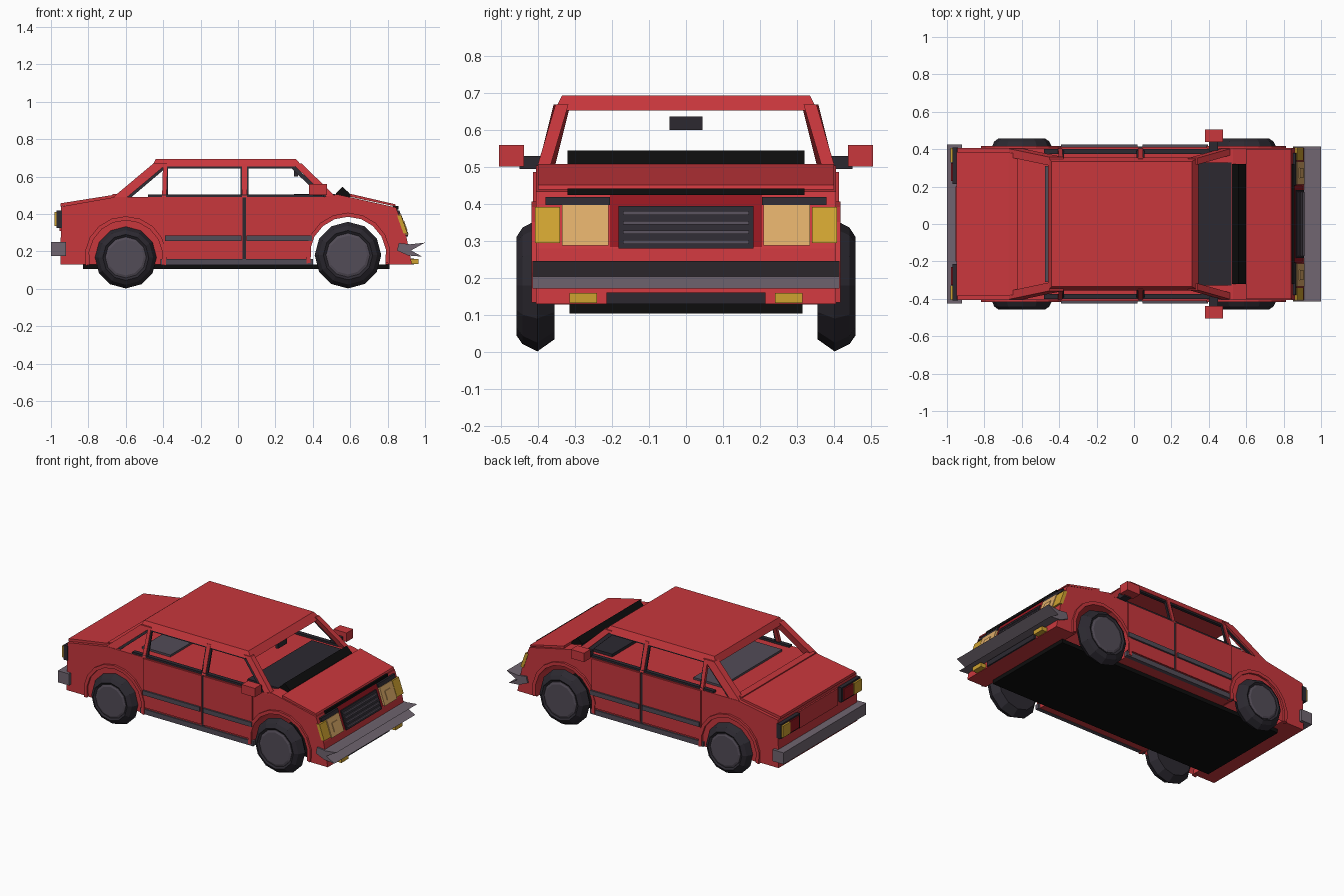
import bpy, bmesh
from math import sin, cos, pi
from mathutils import Vector


def material(name, rgb):
    m = bpy.data.materials.new(name)
    m.diffuse_color = (*rgb, 1)
    return m


RED = material("red_paint", (0.58, 0.038, 0.046))
DEEP = material("deep_red", (0.30, 0.008, 0.014))
GREY = material("trim_grey", (0.085, 0.072, 0.095))
BUMPER = material("bumper_grey", (0.16, 0.13, 0.16))
DARK = material("dark_rubber", (0.025, 0.022, 0.03))
BLACK = material("black", (0.004, 0.004, 0.004))
AMBER = material("amber", (0.62, 0.36, 0.03))
LAMP = material("lamp", (0.72, 0.41, 0.14))


def finish(name, bm, mat):
    bmesh.ops.recalc_face_normals(bm, faces=bm.faces)
    me = bpy.data.meshes.new(name)
    bm.to_mesh(me)
    bm.free()
    me.materials.append(mat)
    ob = bpy.data.objects.new(name, me)
    bpy.context.collection.objects.link(ob)
    return ob


def loft(name, rings, mat):
    """Skin closed rings of equal length, capping both ends."""
    bm = bmesh.new()
    vs = [[bm.verts.new(p) for p in r] for r in rings]
    n = len(vs[0])
    for a, b in zip(vs, vs[1:]):
        for i in range(n):
            j = (i + 1) % n
            bm.faces.new((a[i], a[j], b[j], b[i]))
    bm.faces.new(vs[0])
    bm.faces.new(vs[-1])
    return finish(name, bm, mat)


def prism(name, pts, y0, y1, mat):
    """Side profile (x, z) extruded across the car."""
    return loft(name, [[(x, y, z) for x, z in pts] for y in (y0, y1)], mat)


def box(name, x0, x1, y0, y1, z0, z1, mat):
    return prism(name, [(x0, z0), (x1, z0), (x1, z1), (x0, z1)], y0, y1, mat)


def beam(name, a, b, w, d, mat):
    """Post with a level w x d section leaning from a to b."""
    corners = [(-w, -d), (w, -d), (w, d), (-w, d)]
    return loft(name, [[Vector(p) + Vector((x / 2, y / 2, 0)) for x, y in corners]
                       for p in (a, b)], mat)


def arc(cx, cz, r, a0, a1, n=10):
    return [(cx + r * cos(a0 + (a1 - a0) * i / n), cz + r * sin(a0 + (a1 - a0) * i / n))
            for i in range(n + 1)]


# wheel arches: centre x, centre z, arch radius, tyre radius
WHEELS = {"rear": (-0.60, 0.168, 0.198, 0.166), "front": (0.588, 0.18, 0.205, 0.178)}


def arch(key, grow=0.0, back=False):
    cx, cz, r, _ = WHEELS[key]
    a = (-0.2, pi + 0.2)
    return arc(cx, cz, r + grow, *(a if back else a[::-1]))


# lower body with the arches cut through the profile
profile = [(-0.95, 0.13), (-0.79, 0.13)] + arch("rear") + [(-0.41, 0.13), (0.39, 0.13)]
profile += arch("front") + [(0.79, 0.13), (0.93, 0.13), (0.90, 0.28), (0.845, 0.435),
                            (0.53, 0.505), (0.45, 0.49), (-0.66, 0.49), (-0.945, 0.44)]
prism("lower_body", profile, -0.405, 0.405, RED)
box("floor_pan", -0.83, 0.81, -0.315, 0.315, 0.105, 0.131, BLACK)

# hood, cowl and trunk lid
prism("hood", [(0.60, 0.492), (0.845, 0.44), (0.84, 0.452), (0.60, 0.508)], -0.40, 0.40, RED)
box("hood_front_gap", 0.83, 0.857, -0.32, 0.32, 0.425, 0.442, BLACK)
prism("cowl_vent", [(0.52, 0.49), (0.605, 0.49), (0.595, 0.512), (0.558, 0.545), (0.525, 0.512)],
      -0.32, 0.32, BLACK)
prism("trunk_lid", [(-0.95, 0.44), (-0.66, 0.485), (-0.66, 0.503), (-0.95, 0.457)],
      -0.385, 0.385, RED)
box("dashboard", 0.30, 0.52, -0.33, 0.33, 0.485, 0.508, DARK)
box("parcel_shelf", -0.475, -0.27, -0.31, 0.31, 0.485, 0.503, GREY)

# roof with chamfered ends
loft("roof", [[(-0.46, -0.355, z), (0.345, -0.355, z), (0.345, 0.355, z), (-0.46, 0.355, z)]
              if z < 0.68 else
              [(-0.44, -0.335, z), (0.31, -0.335, z), (0.31, 0.335, z), (-0.44, 0.335, z)]
              for z in (0.653, 0.694)], RED)
box("cabin_mirror", 0.30, 0.32, -0.045, 0.045, 0.60, 0.637, DARK)
box("rear_window_base", -0.67, -0.62, -0.38, 0.38, 0.485, 0.508, RED)

# nose: recess, grille and slats
def nose_x(z):
    return 0.90 - (z - 0.28) * 0.355


def nose_panel(name, y0, y1, z0, z1, thick, mat):
    a, b = nose_x(z0), nose_x(z1)
    prism(name, [(a - 0.01, z0), (a + thick, z0), (b + thick, z1), (b - 0.01, z1)], y0, y1, mat)


nose_panel("nose_recess", -0.205, 0.205, 0.285, 0.425, 0.003, DEEP)
nose_panel("grille", -0.182, 0.182, 0.28, 0.395, 0.010, DARK)
for i in range(4):
    z = 0.293 + i * 0.026
    nose_panel("grille_slat", -0.17, 0.17, z, z + 0.01, 0.016, GREY)
box("lower_intake", 0.90, 0.94, -0.215, 0.215, 0.13, 0.162, DARK)

# bumpers
prism("front_bumper", [(0.85, 0.205), (0.86, 0.245), (0.92, 0.238), (1.0, 0.247), (0.925, 0.205),
                       (0.985, 0.172), (0.91, 0.178)], -0.415, 0.415, BUMPER)
box("rear_bumper", -1.0, -0.92, -0.425, 0.425, 0.175, 0.25, BUMPER)
box("rear_plate_panel", -0.955, -0.945, -0.20, 0.20, 0.31, 0.42, RED)


def side_box(name, x0, x1, y0, y1, z0, z1, mat, s):
    box(name, x0, x1, s * y0, s * y1, z0, z1, mat)


def side_nose(name, y0, y1, z0, z1, t, mat, s):
    nose_panel(name, s * y0, s * y1, z0, z1, t, mat)


for s in (-1, 1):
    # front lamps
    side_nose("headlight", 0.21, 0.335, 0.288, 0.398, 0.014, LAMP, s)
    side_nose("headlight_core", 0.245, 0.30, 0.312, 0.366, 0.018, LAMP, s)
    side_nose("turn_signal", 0.34, 0.408, 0.295, 0.392, 0.012, AMBER, s)
    side_nose("headlight_brow", 0.205, 0.38, 0.398, 0.42, 0.012, DARK, s)
    side_box("fog_lamp", 0.92, 0.965, 0.24, 0.315, 0.133, 0.16, AMBER, s)

    # tail lamps
    side_box("tail_lamp_frame", -0.97, -0.94, 0.215, 0.41, 0.325, 0.42, DARK, s)
    side_box("tail_lamp", -0.978, -0.96, 0.23, 0.325, 0.335, 0.41, DEEP, s)
    side_box("rear_signal", -0.982, -0.95, 0.33, 0.405, 0.335, 0.41, AMBER, s)

    # pillars
    beam("front_pillar", (0.50, s * 0.388, 0.49), (0.315, s * 0.335, 0.67), 0.05, 0.035, RED)
    beam("middle_pillar", (0.035, s * 0.395, 0.49), (0.035, s * 0.34, 0.67), 0.025, 0.02, RED)
    beam("door_pillar", (-0.395, s * 0.395, 0.49), (-0.39, s * 0.34, 0.67), 0.022, 0.02, RED)
    beam("rear_pillar", (-0.63, s * 0.38, 0.49), (-0.415, s * 0.335, 0.67), 0.075, 0.045, RED)
    beam("front_window_seal", (0.46, s * 0.388, 0.49), (0.29, s * 0.34, 0.655), 0.03, 0.012, DARK)
    beam("rear_window_seal", (-0.585, s * 0.385, 0.49), (-0.39, s * 0.34, 0.655), 0.03, 0.012, DARK)
    for x in (0.018, 0.052, -0.378):
        beam("pillar_seal", (x, s * 0.39, 0.49), (x, s * 0.342, 0.66), 0.01, 0.012, DARK)
    side_box("upper_window_seal", -0.39, 0.30, 0.33, 0.35, 0.643, 0.655, DARK, s)
    side_box("lower_window_seal", -0.48, 0.46, 0.375, 0.402, 0.488, 0.503, DARK, s)

    # doors, mouldings and sills
    side_box("front_door", 0.042, 0.39, 0.40, 0.413, 0.17, 0.487, RED, s)
    side_box("rear_door", -0.395, 0.025, 0.40, 0.413, 0.17, 0.487, RED, s)
    side_box("door_gap", 0.025, 0.042, 0.40, 0.408, 0.16, 0.487, DARK, s)
    side_box("front_moulding", 0.045, 0.395, 0.41, 0.424, 0.255, 0.284, GREY, s)
    side_box("rear_moulding", -0.39, 0.02, 0.41, 0.424, 0.255, 0.284, GREY, s)
    side_box("sill", -0.415, 0.40, 0.39, 0.415, 0.128, 0.16, GREY, s)

    # door mirrors
    side_box("mirror_arm", 0.40, 0.45, 0.38, 0.45, 0.495, 0.53, DARK, s)
    side_box("door_mirror", 0.38, 0.475, 0.438, 0.506, 0.502, 0.56, RED, s)

    # wheels and arch lips
    for key, (cx, cz, _, r) in WHEELS.items():
        prism(key + "_arch_lip", arch(key) + arch(key, 0.022, True), s * 0.39, s * 0.418, RED)

        def ring(rad, y):
            return [(cx + rad * sin(k * pi / 6), s * y, cz - rad * cos(k * pi / 6))
                    for k in range(12)]

        loft(key + "_tyre", [ring(r * f, y) for f, y in
                             ((0.8, 0.355), (1.0, 0.402), (0.88, 0.442), (0.74, 0.458),
                              (0.64, 0.446))], DARK)
        loft(key + "_hub", [ring(r * 0.66, 0.43), ring(r * 0.66, 0.452), ring(r * 0.58, 0.457)],
             GREY)
